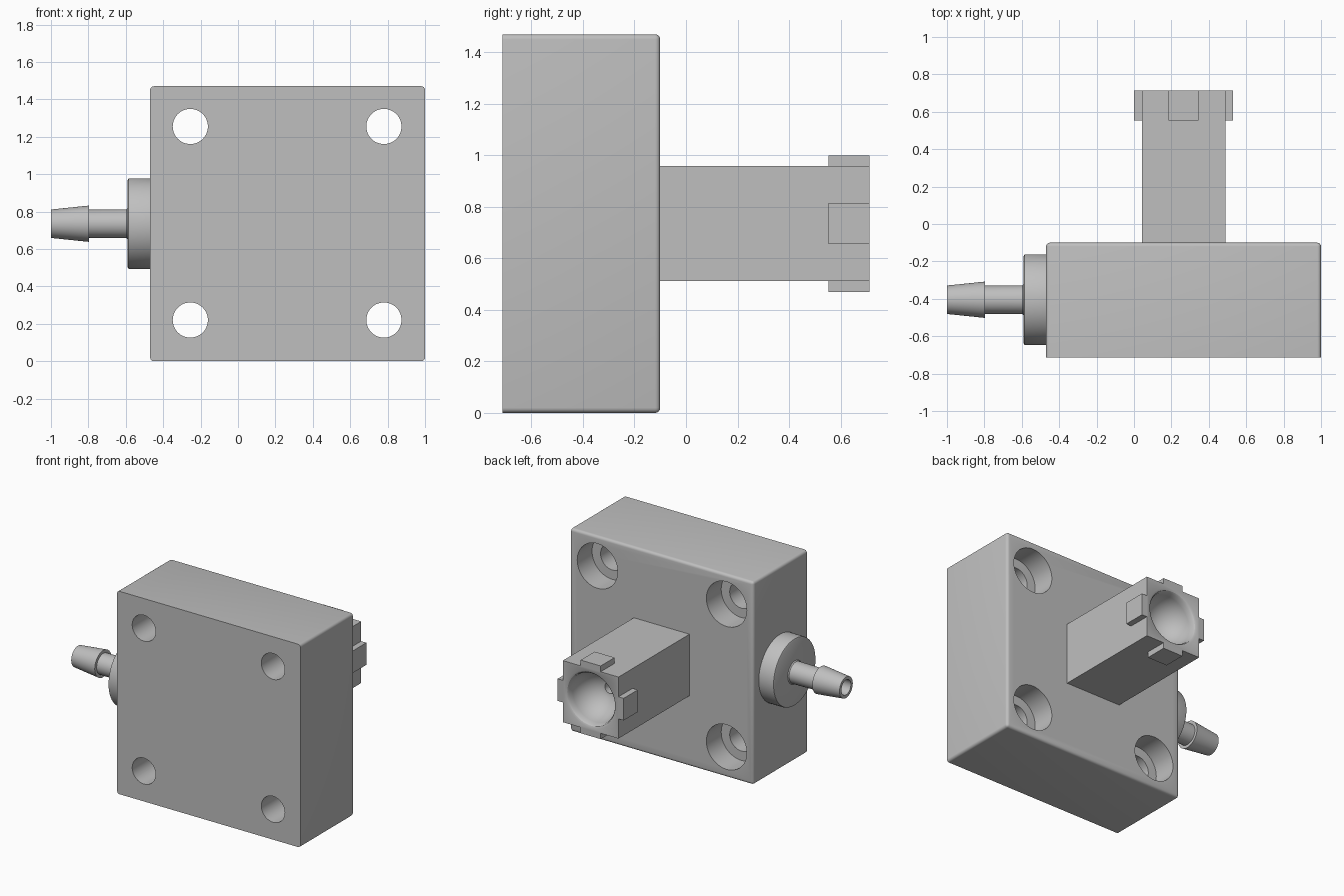
import bpy, bmesh, math
from mathutils import Vector

cube = bpy.data.objects.get("Cube")
if cube:
    bpy.data.objects.remove(cube, do_unlink=True)

grey = bpy.data.materials.new("light grey")
grey.use_nodes = True
colour = (0.52, 0.52, 0.52, 1)
grey.diffuse_color = colour
grey.node_tree.nodes["Principled BSDF"].inputs["Base Color"].default_value = colour

X, Y = Vector((1, 0, 0)), Vector((0, 1, 0))


def finish(name, bm):
    bmesh.ops.recalc_face_normals(bm, faces=bm.faces[:])
    mesh = bpy.data.meshes.new(name)
    bm.to_mesh(mesh)
    bm.free()
    mesh.materials.append(grey)
    obj = bpy.data.objects.new(name, mesh)
    bpy.context.collection.objects.link(obj)
    return obj


def box_mesh(low, high):
    bm = bmesh.new()
    bmesh.ops.create_cube(bm, size=1)
    for v in bm.verts:
        v.co = [(a + b) / 2 + c * (b - a) for a, b, c in zip(low, high, v.co)]
    return bm


def lathe(name, profile, centre, axis, steps=64):
    """Turn (radius, distance along axis) points around an axis."""
    bm = bmesh.new()
    centre = Vector(centre)
    verts = [bm.verts.new(centre + axis * t + Vector((0, 0, r))) for r, t in profile]
    edges = [bm.edges.new(pair) for pair in zip(verts, verts[1:])]
    bmesh.ops.spin(bm, geom=verts + edges, cent=centre, axis=axis,
                   angle=math.tau, steps=steps)
    bmesh.ops.remove_doubles(bm, verts=bm.verts[:], dist=0.0002)
    return finish(name, bm)


def cut(obj, cutter):
    mod = obj.modifiers.new("cut", "BOOLEAN")
    mod.operation, mod.solver, mod.object = "DIFFERENCE", "EXACT", cutter
    activate(obj)
    bpy.ops.object.modifier_apply(modifier=mod.name)
    bpy.data.objects.remove(cutter, do_unlink=True)


def activate(obj):
    bpy.ops.object.select_all(action="DESELECT")
    obj.select_set(True)
    bpy.context.view_layer.objects.active = obj


# Main block: sharp front rim, rounded rear rim and long edges
front, back, mid_z = -0.713, -0.1, 0.735
bm = box_mesh((-0.47, front, 0), (1, back, 2 * mid_z))
rounded = [e for e in bm.edges if any(v.co.y > front + 0.1 for v in e.verts)]
bmesh.ops.bevel(bm, geom=rounded, offset=0.02, segments=4, profile=0.5, affect="EDGES")
block = finish("mounting_block", bm)

# Counterbored through holes
for x in (-0.255, 0.78):
    for z in (0.22, 1.255):
        hole = [(0, front - 0.1), (0.094, front - 0.1), (0.094, back - 0.17),
                (0.162, back - 0.17), (0.162, back + 0.1), (0, back + 0.1)]
        cut(block, lathe("hole_cutter", hole, (x, 0, z), Y, 48))

# Square rear post with a rounded cup and a small bore
post_x, half, end = 0.265, 0.223, 0.713
post = finish("socket_post", box_mesh((post_x - half, back - 0.01, mid_z - half),
                                      (post_x + half, end, mid_z + half)))
cup = [(0, end + 0.1), (0.205, end + 0.1), (0.205, end), (0.192, end - 0.006),
       (0.184, end - 0.018)]
for i in range(1, 11):
    a = math.radians(7.7 * i)
    cup.append((0.182 * math.cos(a), end - 0.025 - 0.2 * math.sin(a)))
cup += [(0.04, cup[-1][1]), (0.04, 0.2), (0, 0.2)]
cut(post, lathe("cup_cutter", cup, (post_x, 0, mid_z), Y))

# Locking tabs on the four sides of the post
parts = [block, post]
tab, rise = 0.08, 0.042
for side, (dx, dz) in {"left": (1, 0), "right": (-1, 0),
                       "top": (0, 1), "bottom": (0, -1)}.items():
    cx, cz = post_x + dx * (half + rise / 2), mid_z + dz * (half + rise / 2)
    hx, hz = (rise / 2, tab) if dx else (tab, rise / 2)
    parts.append(finish(side + "_tab", box_mesh((cx - hx, end - 0.16, cz - hz),
                                                (cx + hx, end, cz + hz))))

# Round collar and barbed hose nozzle on the right side
port = (0, -0.405, mid_z)
parts.append(lathe("nozzle_collar", [
    (0, -0.46), (0.243, -0.46), (0.243, -0.578), (0.24, -0.586),
    (0.232, -0.59), (0, -0.59)], port, X))
parts.append(lathe("hose_barb", [
    (0, -0.58), (0.085, -0.58), (0.085, -0.588), (0.077, -0.597), (0.075, -0.797),
    (0.097, -0.797), (0.076, -1), (0.054, -1), (0.054, -0.6), (0, -0.6)], port, X))

for obj in parts:
    activate(obj)
    bpy.ops.object.shade_smooth_by_angle(angle=math.radians(30))
